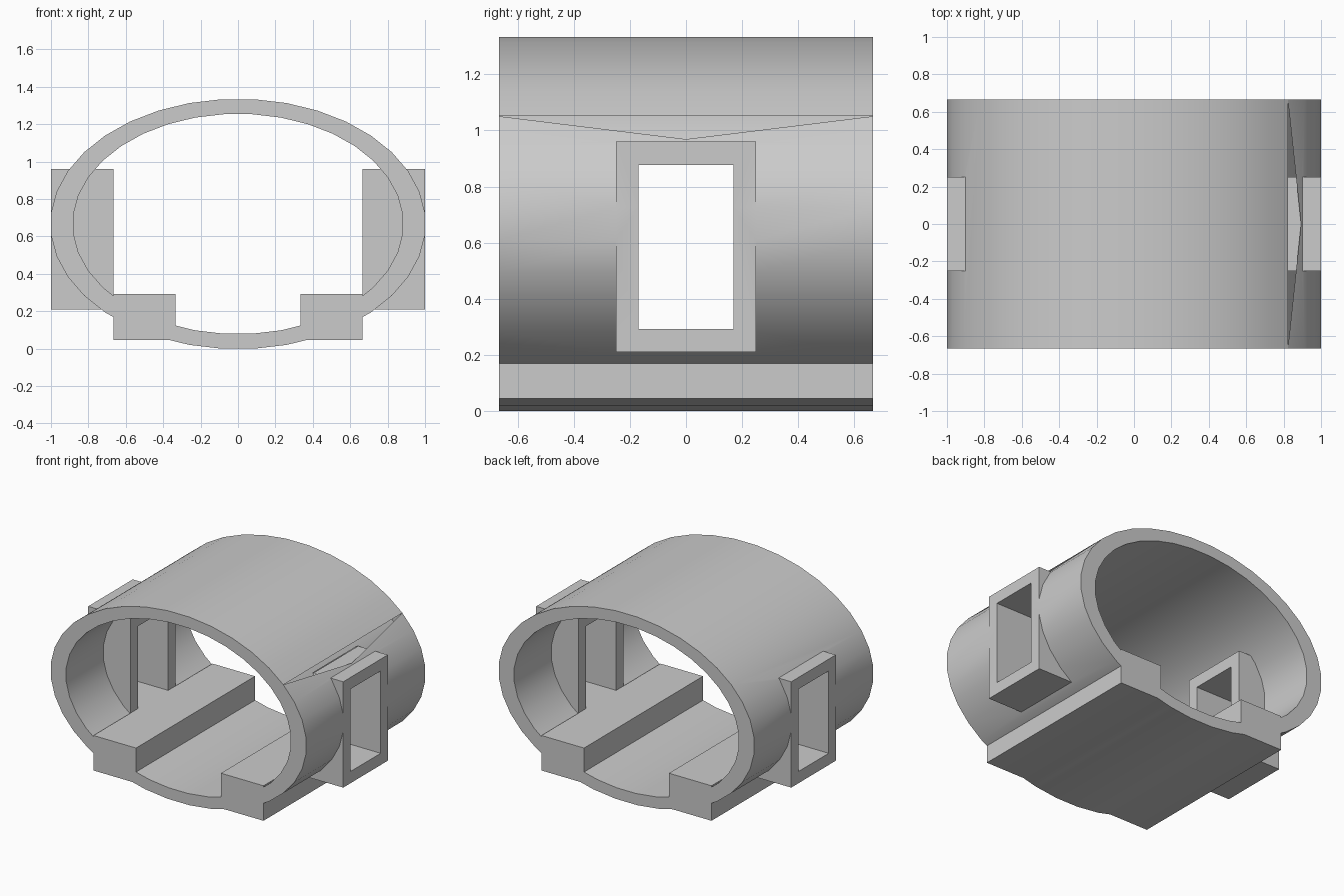
import bpy, bmesh, math
from mathutils import Vector

if "Cube" in bpy.data.objects:
    bpy.data.objects.remove(bpy.data.objects["Cube"])

HALF_Y = 0.6667      # half the length of the tube
MID_Z = 0.6667       # height of the tube axis
SIDES = 36
C5 = math.cos(math.radians(5))
OUTER = 1.0 / C5
INNER = 0.88 / C5

grey = bpy.data.materials.new("grey")
grey.diffuse_color = (0.6, 0.6, 0.6, 1)
grey.use_nodes = True
grey.node_tree.nodes["Principled BSDF"].inputs["Base Color"].default_value = grey.diffuse_color


def ring_point(radius, degrees, y):
    a = math.radians(degrees)
    return Vector((radius * math.cos(a), y, MID_Z + radius * math.sin(a) * 2 / 3))


def add_object(name, bm):
    bmesh.ops.recalc_face_normals(bm, faces=bm.faces)
    mesh = bpy.data.meshes.new(name)
    bm.to_mesh(mesh)
    bm.free()
    mesh.materials.append(grey)
    ob = bpy.data.objects.new(name, mesh)
    bpy.context.collection.objects.link(ob)
    return ob


def box(name, x0, x1, y, z0, z1):
    bm = bmesh.new()
    bmesh.ops.create_cube(bm, size=1)
    for v in bm.verts:
        v.co = ((x0 + x1) / 2 + v.co.x * (x1 - x0), v.co.y * 2 * y,
                (z0 + z1) / 2 + v.co.z * (z1 - z0))
    return add_object(name, bm)


def combine(target, tool, operation):
    mod = target.modifiers.new("combine", 'BOOLEAN')
    mod.operation, mod.solver, mod.object = operation, 'EXACT', tool
    bpy.context.view_layer.objects.active = target
    bpy.ops.object.modifier_apply(modifier=mod.name)
    bpy.data.objects.remove(tool)


# Oval tube
bm = bmesh.new()
rings = [[bm.verts.new(ring_point(r, 5 + 360 * i / SIDES, y)) for i in range(SIDES)]
         for r, y in ((OUTER, -HALF_Y), (OUTER, HALF_Y), (INNER, HALF_Y), (INNER, -HALF_Y))]
for k in range(4):
    a, b = rings[k], rings[(k + 1) % 4]
    for i in range(SIDES):
        j = (i + 1) % SIDES
        bm.faces.new((a[i], a[j], b[j], b[i]))
body = add_object("oval_tube_body", bm)

# Base rails and side loops on both sides, then the loop openings
for s in (-1, 1):
    def span(a, b):
        return sorted((s * a, s * b))
    combine(body, box("base_rail", *span(0.333, 0.6667), HALF_Y, 0.045, 0.293), 'UNION')
    combine(body, box("side_loop", *span(0.6667, 1.0), 0.25, 0.21, 0.96), 'UNION')
for s in (-1, 1):
    x0, x1 = sorted((s * 0.6, s * 1.1))
    combine(body, box("loop_opening", x0, x1, 0.17, 0.293, 0.877), 'DIFFERENCE')

# Narrow slit in the upper right outer panel: replace that panel by two halves
bm = bmesh.new()
bm.from_mesh(body.data)
top, low = ring_point(OUTER, 35, 0), ring_point(OUTER, 25, 0)
normal = (top - low).cross(Vector((0, 1, 0))).normalized()
panel = [f for f in bm.faces
         if all(abs((v.co - top).dot(normal)) < 1e-4
                and low.z - 1e-3 < v.co.z < top.z + 1e-3 for v in f.verts)]
bmesh.ops.delete(bm, geom=panel, context='FACES_ONLY')


def on_panel(t, y):
    return top.lerp(low, t) + Vector((0, y, 0))


t_loop = (top.z - 0.96) / (top.z - low.z)
for s in (-1, 1):
    pts = [on_panel(0, s * HALF_Y), on_panel(0.81, 0), on_panel(t_loop, 0),
           on_panel(t_loop, s * 0.25), on_panel(1, s * 0.25), on_panel(1, s * HALF_Y)]
    f = bm.faces.new([bm.verts.new(p) for p in pts])
    f.normal_update()
    if f.normal.x < 0:
        f.normal_flip()

# Top of the right loop inside the wall
x_out = on_panel(t_loop, 0).x
f = bm.faces.new([bm.verts.new((x, y, 0.96)) for x, y in
                  ((0.767, -0.25), (x_out, -0.25), (x_out, 0.25), (0.767, 0.25))])
bmesh.ops.remove_doubles(bm, verts=bm.verts, dist=1e-4)
bm.to_mesh(body.data)
bm.free()

# Smooth curved walls, sharp corners
for p in body.data.polygons:
    p.material_index = 0
bpy.ops.object.select_all(action='DESELECT')
body.select_set(True)
bpy.context.view_layer.objects.active = body
bpy.ops.object.shade_smooth_by_angle(angle=math.radians(25))
